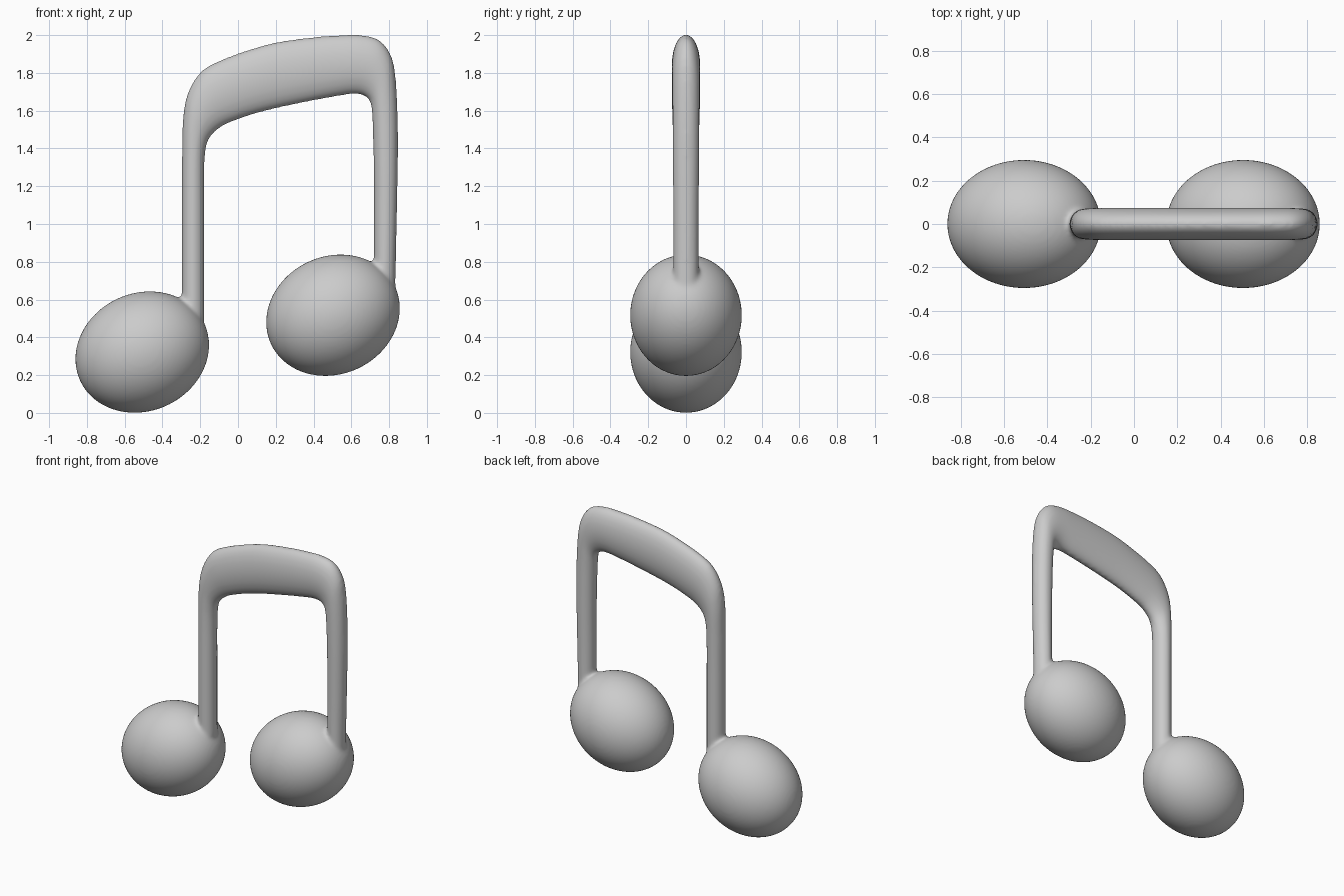
import bpy, bmesh
from math import sin, cos, pi, radians
from mathutils import Vector, Matrix

if "Cube" in bpy.data.objects:
    bpy.data.objects.remove(bpy.data.objects["Cube"])

# Frame: outer x,z / inner x,z pairs running up the left stem, along the beam, down the right stem
PAIRS = [
    (-.297, .50, -.178, .50), (-.297, .80, -.178, .80), (-.297, 1.10, -.178, 1.08),
    (-.297, 1.35, -.178, 1.27), (-.292, 1.55, -.173, 1.38), (-.267, 1.69, -.152, 1.453),
    (-.20, 1.803, -.09, 1.513), (-.10, 1.864, 0, 1.553), (.05, 1.92, .10, 1.586),
    (.20, 1.962, .22, 1.616), (.40, 1.99, .40, 1.653), (.55, 2.001, .52, 1.675),
    (.66, 2.0, .61, 1.688), (.75, 1.973, .665, 1.68), (.807, 1.90, .70, 1.645),
    (.832, 1.80, .711, 1.56), (.845, 1.60, .716, 1.40), (.847, 1.35, .719, 1.20),
    (.842, 1.05, .719, 1.00), (.836, .80, .719, .80), (.832, .55, .719, .55),
]
SIDES, STEPS = 32, 6


def spline(points):
    """Smooth curve through the points."""
    p = [Vector(q) for q in points]
    p = [2 * p[0] - p[1]] + p + [2 * p[-1] - p[-2]]
    out = []
    for a, b, c, d in zip(p, p[1:], p[2:], p[3:]):
        for k in range(STEPS):
            t = k / STEPS
            out.append(.5 * (2 * b + (c - a) * t + (2 * a - 5 * b + 4 * c - d) * t ** 2
                             + (3 * b - a - 3 * c + d) * t ** 3))
    return out + [p[-2]]


def add_frame(bm):
    """Oval section lofted between the outer and inner outlines."""
    rings = []
    for ox, oz, ix, iz in spline(PAIRS):
        o, i = Vector((ox, 0, oz)), Vector((ix, 0, iz))
        mid, half = (o + i) / 2, (o - i) / 2
        thick = .067 + .008 * min(1, max(0, (half.length - .06) / .1))
        rings.append([bm.verts.new(mid + half * cos(2 * pi * k / SIDES)
                                   + Vector((0, thick * sin(2 * pi * k / SIDES), 0)))
                      for k in range(SIDES)])
    for r, s in zip(rings, rings[1:]):
        for k in range(SIDES):
            n = (k + 1) % SIDES
            bm.faces.new((r[k], r[n], s[n], s[k]))
    bm.faces.new(rings[0][::-1])
    bm.faces.new(rings[-1])


def add_head(bm, x, z):
    """Tilted oval note head."""
    m = (Matrix.Translation((x, 0, z)) @ Matrix.Rotation(radians(-25), 4, 'Y')
         @ Matrix.Diagonal((.363, .296, .312, 1)))
    bmesh.ops.create_uvsphere(bm, u_segments=64, v_segments=32, radius=1, matrix=m)


bm = bmesh.new()
add_frame(bm)
add_head(bm, -.507, .322)
add_head(bm, .503, .517)
bmesh.ops.recalc_face_normals(bm, faces=bm.faces)
mesh = bpy.data.meshes.new("beamed_note")
bm.to_mesh(mesh)
bm.free()
note = bpy.data.objects.new("beamed_note", mesh)
bpy.context.collection.objects.link(note)

# Fuse the parts and soften the joins
fuse = note.modifiers.new("fuse", 'REMESH')
fuse.mode = 'VOXEL'
fuse.voxel_size = .011
fuse.use_smooth_shade = True
soften = note.modifiers.new("soften", 'SMOOTH')
soften.factor = .5
soften.iterations = 14
